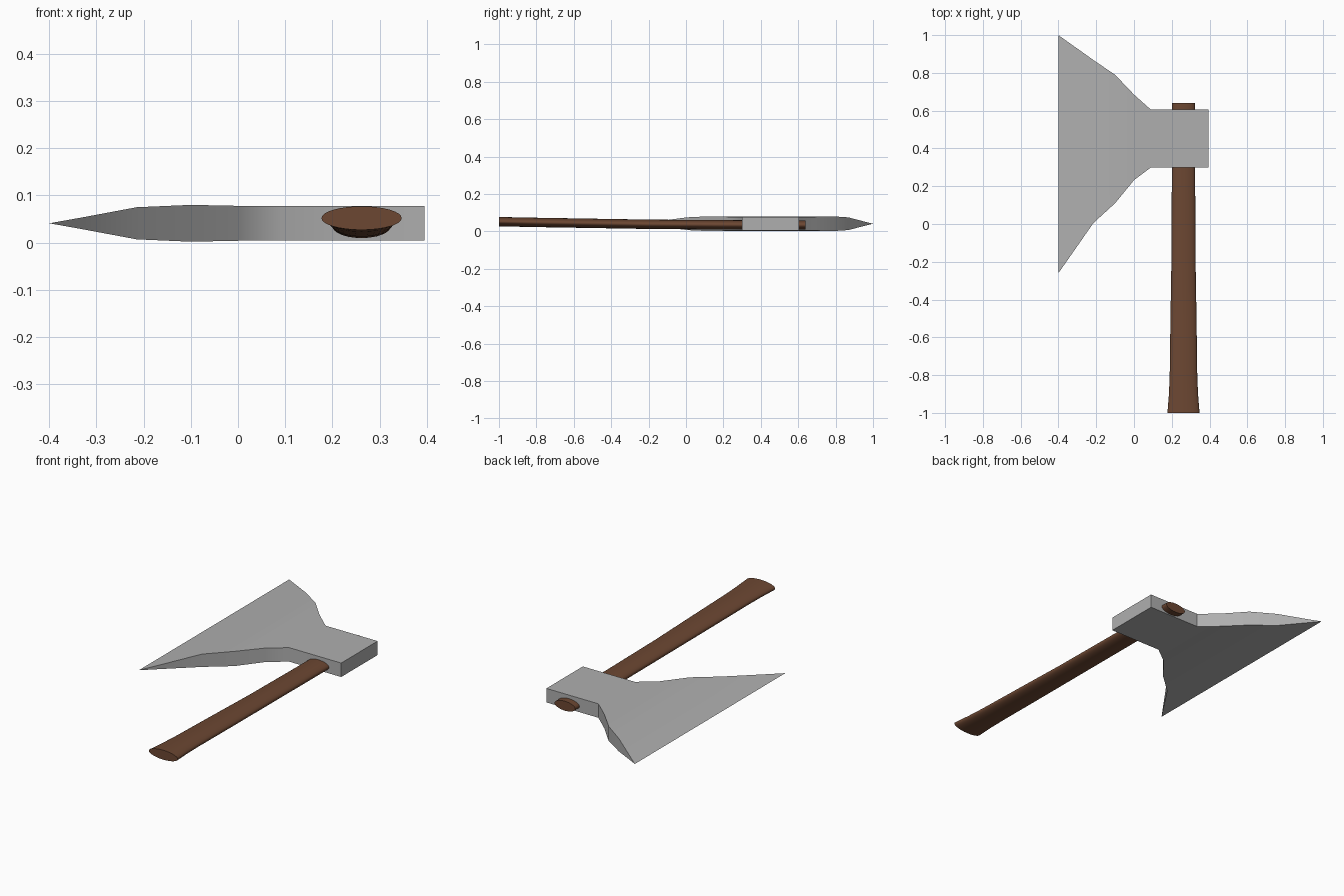
import bpy, bmesh, math

if "Cube" in bpy.data.objects:
    bpy.data.objects.remove(bpy.data.objects["Cube"])


def make_material(name, rgb):
    mat = bpy.data.materials.new(name)
    mat.use_nodes = True
    color = (*rgb, 1)
    mat.diffuse_color = color
    mat.node_tree.nodes["Principled BSDF"].inputs["Base Color"].default_value = color
    return mat


def loft(name, rings, mat, angle):
    """Skin a row of closed rings and cap both ends."""
    bm = bmesh.new()
    loops = [[bm.verts.new(p) for p in ring] for ring in rings]
    n = len(loops[0])
    for a, b in zip(loops, loops[1:]):
        for i in range(n):
            j = (i + 1) % n
            bm.faces.new((a[i], a[j], b[j], b[i]))
    bm.faces.new(loops[0])
    bm.faces.new(loops[-1])
    bmesh.ops.remove_doubles(bm, verts=bm.verts, dist=0.0002)
    bmesh.ops.recalc_face_normals(bm, faces=bm.faces)
    mesh = bpy.data.meshes.new(name)
    bm.to_mesh(mesh)
    bm.free()
    mesh.materials.append(mat)
    obj = bpy.data.objects.new(name, mesh)
    bpy.context.collection.objects.link(obj)
    bpy.ops.object.select_all(action="DESELECT")
    obj.select_set(True)
    bpy.context.view_layer.objects.active = obj
    bpy.ops.object.shade_smooth_by_angle(angle=math.radians(angle))
    return obj


steel = make_material("steel grey", (0.43, 0.43, 0.43))
wood = make_material("brown wood", (0.15, 0.063, 0.032))

# Axe head: x, lower y, upper y, half thickness, from poll to cutting edge
MID = 0.041
stations = [
    (0.395, 0.30, 0.605, 0.037),
    (0.09, 0.30, 0.605, 0.037),
    (0.0, 0.232, 0.685, 0.037),
    (-0.10, 0.11, 0.79, 0.039),
    (-0.215, 0.005, 0.868, 0.034),
    (-0.33, -0.16, 0.95, 0.0125),
    (-0.40, -0.26, 1.0, 0.0),
]
head_rings = [
    [(x, lo, MID - t), (x, hi, MID - t), (x, hi, MID + t), (x, lo, MID + t)]
    for x, lo, hi, t in stations
]
loft("axe_head", head_rings, steel, 40)

# Handle: y, centre z, half width, half height, from butt to eye
SIDES = 32
sections = [
    (-1.0, 0.052, 0.085, 0.025),
    (-0.9, 0.050, 0.077, 0.025),
    (-0.8, 0.048, 0.073, 0.025),
    (-0.5, 0.043, 0.069, 0.025),
    (-0.2, 0.038, 0.064, 0.025),
    (0.2, 0.035, 0.062, 0.025),
    (0.64, 0.034, 0.061, 0.025),
]
handle_rings = []
for y, z, w, h in sections:
    angles = [math.tau * i / SIDES for i in range(SIDES)]
    handle_rings.append(
        [(0.262 + w * math.cos(a), y, z + h * math.sin(a)) for a in angles])
loft("handle", handle_rings, wood, 40)
